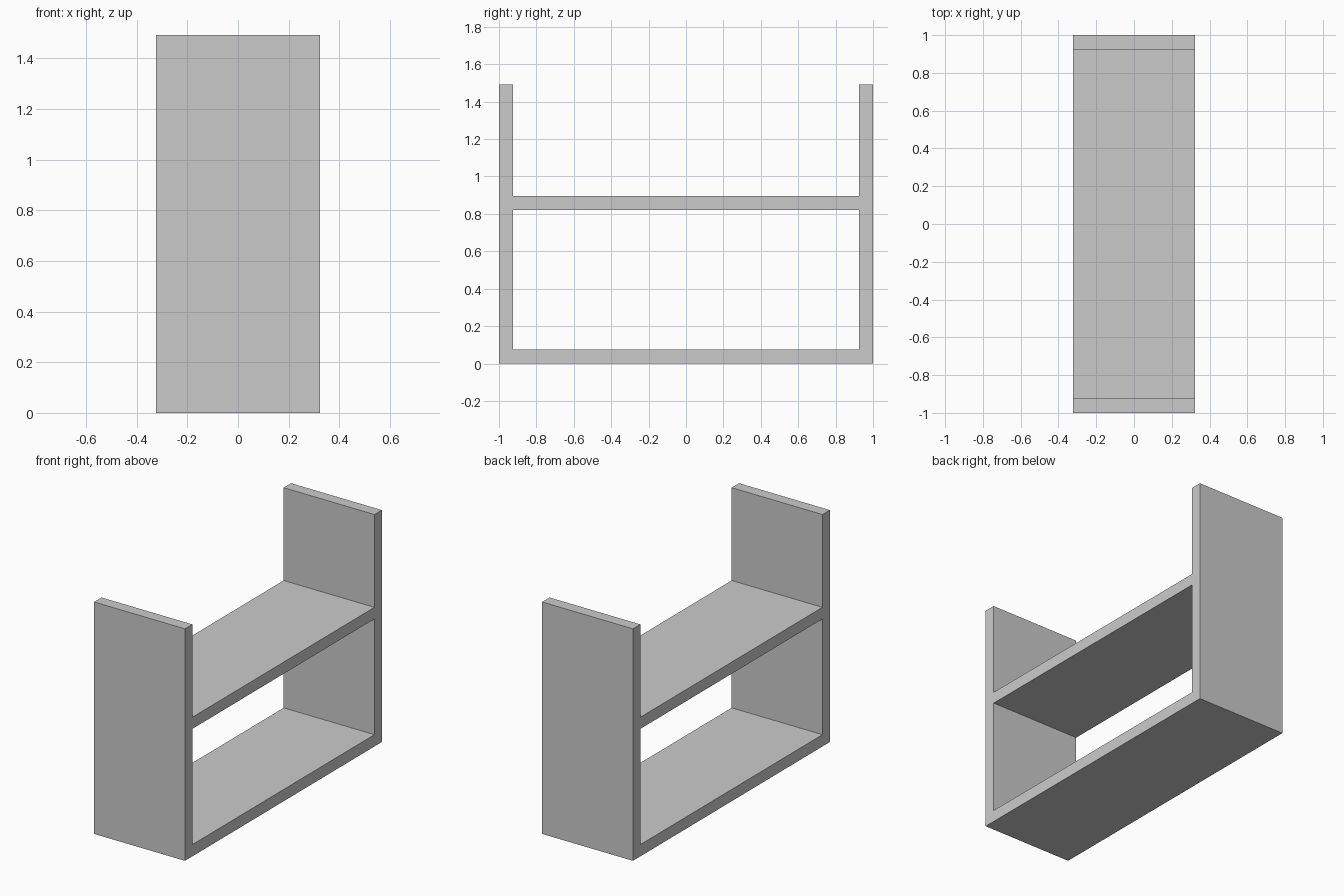
import bpy, bmesh

if "Cube" in bpy.data.objects:
    bpy.data.objects.remove(bpy.data.objects["Cube"])

HALF_DEPTH = 0.323
# Grid lines of the side profile: board edges along y and z
Y = [-1.0, -0.925, 0.925, 1.0]
Z = [0.0, 0.076, 0.82, 0.895, 1.492]
OPENINGS = {(1, 1), (1, 3)}  # space between shelves, space above top shelf

# Shelf frame: one continuous profile of two side panels and two shelves
bm = bmesh.new()
verts = [[bm.verts.new((-HALF_DEPTH, y, z)) for z in Z] for y in Y]
for i in range(len(Y) - 1):
    for j in range(len(Z) - 1):
        if (i, j) not in OPENINGS:
            bm.faces.new((verts[i][j], verts[i + 1][j],
                          verts[i + 1][j + 1], verts[i][j + 1]))

# Extrude the profile across the depth, keeping the first side as the cap
ext = bmesh.ops.extrude_face_region(bm, geom=bm.faces[:], use_keep_orig=True)
moved = [g for g in ext["geom"] if isinstance(g, bmesh.types.BMVert)]
bmesh.ops.translate(bm, verts=moved, vec=(2 * HALF_DEPTH, 0, 0))
bmesh.ops.recalc_face_normals(bm, faces=bm.faces[:])

mesh = bpy.data.meshes.new("shelf_frame")
bm.to_mesh(mesh)
bm.free()
frame = bpy.data.objects.new("shelf_frame", mesh)
bpy.context.collection.objects.link(frame)
